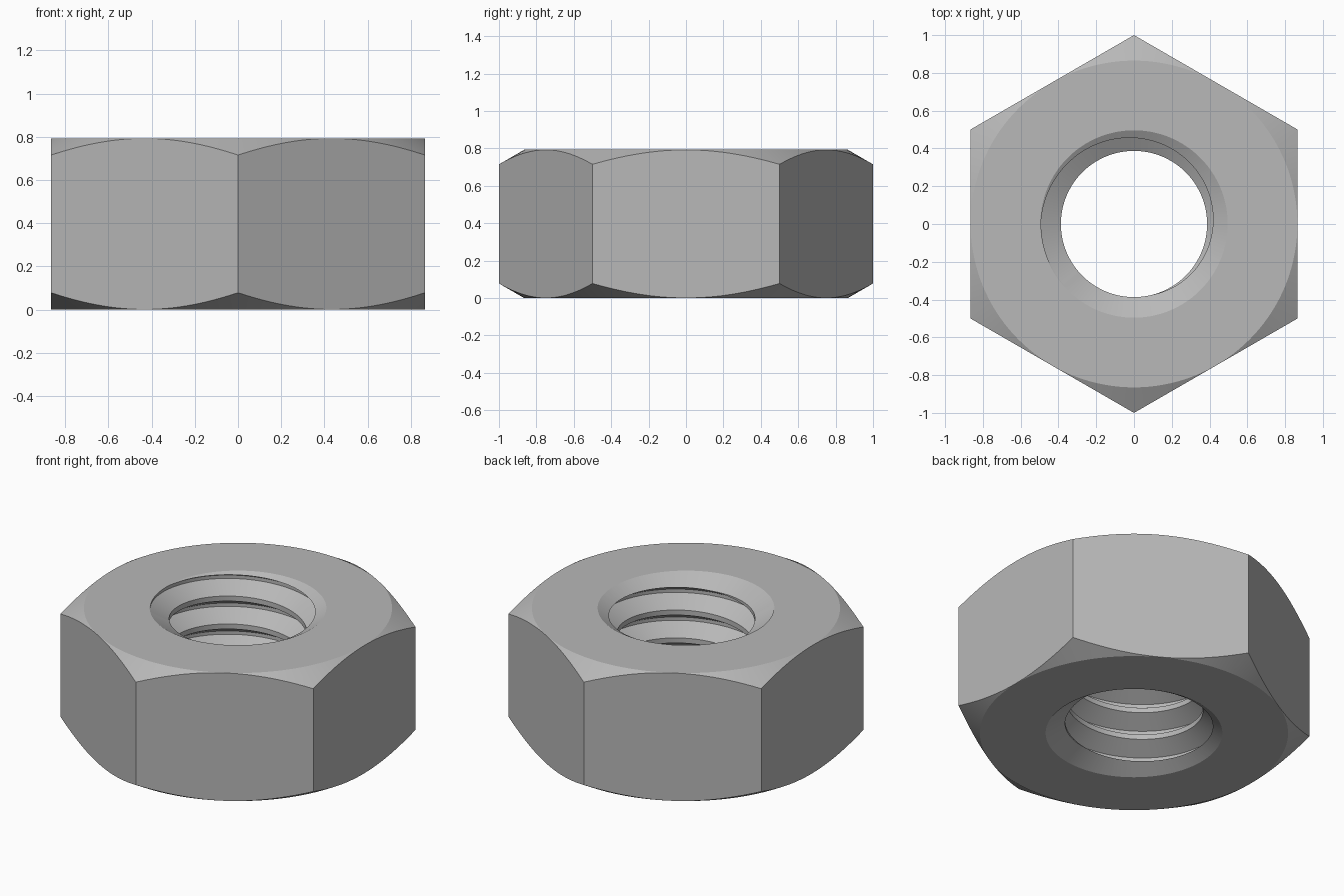
import bpy, bmesh, math
from mathutils import Vector

if "Cube" in bpy.data.objects:
    bpy.data.objects.remove(bpy.data.objects["Cube"], do_unlink=True)

HEIGHT = 0.793
SLOPE = math.tan(math.radians(30))   # shared by chamfers, countersinks and thread flanks
FACE_RADIUS = 0.865
MOUTH_RADIUS = 0.496
CREST_RADIUS = 0.387
ROOT_RADIUS = 0.492
PITCH = 0.173
SEGMENTS = 144

steel = bpy.data.materials.new("steel grey")
steel.use_nodes = True
grey = (0.48, 0.48, 0.48, 1)
steel.diffuse_color = grey
steel.node_tree.nodes["Principled BSDF"].inputs["Base Color"].default_value = grey


def make_object(name, bm):
    bmesh.ops.recalc_face_normals(bm, faces=bm.faces)
    mesh = bpy.data.meshes.new(name)
    bm.to_mesh(mesh)
    bm.free()
    mesh.materials.append(steel)
    obj = bpy.data.objects.new(name, mesh)
    bpy.context.collection.objects.link(obj)
    return obj


def lathe(name, profile):
    """Closed solid from (radius, z) points that start and end on the axis."""
    bm = bmesh.new()
    verts = [bm.verts.new((r, 0, z)) for r, z in profile]
    edges = [bm.edges.new(pair) for pair in zip(verts, verts[1:])]
    bmesh.ops.spin(bm, geom=verts + edges, axis=(0, 0, 1), cent=(0, 0, 0),
                   angle=math.tau, steps=SEGMENTS)
    bmesh.ops.remove_doubles(bm, verts=bm.verts, dist=1e-5)
    return make_object(name, bm)


def combine(target, tool, operation):
    mod = target.modifiers.new(tool.name, 'BOOLEAN')
    mod.object, mod.operation, mod.solver = tool, operation, 'EXACT'
    bpy.context.view_layer.objects.active = target
    bpy.ops.object.modifier_apply(modifier=mod.name)
    bpy.data.objects.remove(tool, do_unlink=True)


def thread_cutter():
    """Right-handed threaded rod, longer than the nut at both ends."""
    flank = (ROOT_RADIUS - CREST_RADIUS) * SLOPE
    land = 0.6 * (PITCH - 2 * flank)
    # One pitch downwards-facing flank first, then root, upward flank and crest
    section = [(CREST_RADIUS, -PITCH), (CREST_RADIUS, land - PITCH),
               (ROOT_RADIUS, land + flank - PITCH), (ROOT_RADIUS, -flank)]
    section = [(r, z) for r, z in section]
    turns = 8
    rows = 4 * turns
    start = HEIGHT - 0.027 - 6 * PITCH
    bm = bmesh.new()
    grid = {}
    for j in range(SEGMENTS):
        angle = math.tau * j / SEGMENTS
        for k in range(rows + (5 if j == 0 else 1)):
            radius, z = section[k % 4]
            z += start + PITCH * (k // 4 + j / SEGMENTS)
            grid[j, k] = bm.verts.new((radius * math.cos(angle), radius * math.sin(angle), z))
    # The last column joins the first one, a pitch higher
    for k in range(rows + 1):
        grid[SEGMENTS, k] = grid[0, k + 4]
    for j in range(SEGMENTS):
        for k in range(rows):
            bm.faces.new((grid[j, k], grid[j + 1, k], grid[j + 1, k + 1], grid[j, k + 1]))
    # Close both ends with fans
    rim = [e for e in bm.edges if e.is_boundary]
    low = bm.verts.new((0, 0, start - 2 * PITCH))
    high = bm.verts.new((0, 0, start + (turns + 2) * PITCH))
    for edge in rim:
        tip = low if edge.verts[0].co.z < HEIGHT / 2 else high
        bm.faces.new((edge.verts[0], edge.verts[1], tip))
    return make_object("thread_cutter", bm)


# Hexagonal body
bm = bmesh.new()
ring = [bm.verts.new((math.sin(i * math.tau / 6), math.cos(i * math.tau / 6), -0.1))
        for i in range(6)]
base = bm.faces.new(ring)
top = bmesh.ops.extrude_face_region(bm, geom=[base])
bmesh.ops.translate(bm, vec=Vector((0, 0, HEIGHT + 0.2)),
                    verts=[v for v in top["geom"] if isinstance(v, bmesh.types.BMVert)])
nut = make_object("hex_nut", bm)

# Chamfered corners above and below
half = HEIGHT / 2
combine(nut, lathe("chamfer", [(0, 0), (FACE_RADIUS, 0), (FACE_RADIUS + half / SLOPE, half),
                               (FACE_RADIUS, HEIGHT), (0, HEIGHT)]), 'INTERSECT')

# Threaded hole
combine(nut, thread_cutter(), 'DIFFERENCE')

# Countersinks at both mouths
for face_z, out in ((0, -1), (HEIGHT, 1)):
    over = 0.05
    combine(nut, lathe("countersink", [
        (0, face_z - out * MOUTH_RADIUS * SLOPE),
        (MOUTH_RADIUS + over / SLOPE, face_z + out * over),
        (0, face_z + out * over)]), 'DIFFERENCE')

# Smooth curved faces, keep crisp edges
bpy.ops.object.select_all(action='DESELECT')
nut.select_set(True)
bpy.context.view_layer.objects.active = nut
bpy.ops.object.shade_smooth_by_angle(angle=math.radians(25))
